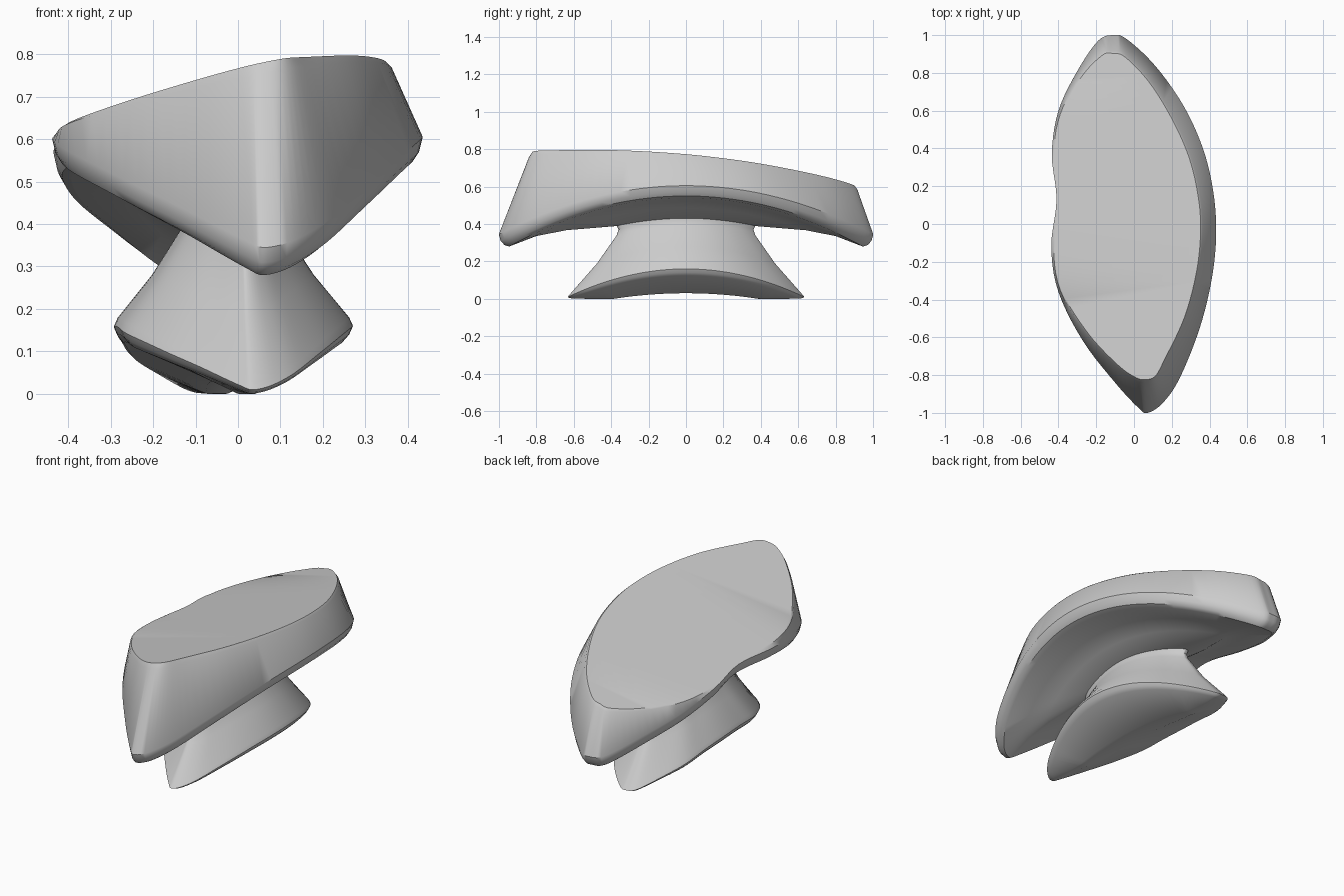
import bpy, bmesh
from mathutils import Vector

cube = bpy.data.objects.get("Cube")
if cube:
    bpy.data.objects.remove(cube, do_unlink=True)

grey = bpy.data.materials.new("light grey")
grey.use_nodes = True
grey.diffuse_color = (0.6, 0.6, 0.6, 1)
grey.node_tree.nodes["Principled BSDF"].inputs["Base Color"].default_value = (0.6, 0.6, 0.6, 1)

# Leaf-shaped outlines, counter-clockwise from the front tip
LIP = [(.07, -1), (.15, -.95), (.24, -.82), (.345, -.56), (.41, -.3), (.435, -.06),
       (.42, .17), (.365, .4), (.26, .63), (.11, .84), (-.04, .98), (-.11, 1),
       (-.19, .97), (-.3, .81), (-.4, .6), (-.435, .37), (-.41, .13), (-.438, -.12),
       (-.4, -.36), (-.27, -.62), (-.1, -.84), (.02, -.97)]
TOP = [(.065, -.83), (.115, -.81), (.165, -.72), (.27, -.5), (.335, -.26), (.358, -.04),
       (.345, .15), (.295, .36), (.2, .57), (.08, .76), (-.045, .89), (-.11, .91),
       (-.17, .9), (-.285, .78), (-.39, .58), (-.425, .37), (-.405, .13), (-.425, -.12),
       (-.39, -.35), (-.25, -.58), (-.09, -.75), (.01, -.82)]


def smooth_loop(points, steps=5):
    """Closed Catmull-Rom curve through the points."""
    pts = [Vector(p) for p in points]
    n, out = len(pts), []
    for i in range(n):
        a, b, c, d = (pts[(i + k) % n] for k in (-1, 0, 1, 2))
        for s in range(steps):
            t = s / steps
            out.append(0.5 * (2 * b + (c - a) * t + (2 * a - 5 * b + 4 * c - d) * t ** 2
                              + (3 * b - a - 3 * c + d) * t ** 3))
    return out


def spine(y):
    """Slanted centre line joining the two tips."""
    return -0.015 - 0.09 * y


def ring(loop, sx, sy, height):
    """Outline scaled about the centre line and draped over a height rule."""
    return [Vector((spine(p.y * sy) + sx * (p.x - spine(p.y)), p.y * sy, height(p.y * sy)))
            for p in loop]


def arch(mid, drop, reach):
    return lambda y: mid - drop * (y / reach) ** 2


def loft(name, rings):
    """Skin the rings from top to bottom and cap both ends."""
    bm = bmesh.new()
    rows = [[bm.verts.new(v) for v in r] for r in rings]
    n = len(rows[0])
    for upper, lower in zip(rows, rows[1:]):
        for i in range(n):
            j = (i + 1) % n
            bm.faces.new((upper[i], lower[i], lower[j], upper[j]))
    bm.faces.new(rows[0])
    bm.faces.new(rows[-1][::-1])
    bmesh.ops.triangulate(bm, faces=[f for f in bm.faces if len(f.verts) > 4])
    bmesh.ops.recalc_face_normals(bm, faces=bm.faces)
    mesh = bpy.data.meshes.new(name)
    bm.to_mesh(mesh)
    bm.free()
    mesh.materials.append(grey)
    obj = bpy.data.objects.new(name, mesh)
    bpy.context.collection.objects.link(obj)
    bpy.ops.object.select_all(action='DESELECT')
    obj.select_set(True)
    bpy.context.view_layer.objects.active = obj
    bpy.ops.object.shade_smooth_by_angle(angle=0.6)
    return obj


# Upper body: tilted flat top, sloping wall, rounded lip and coved underside
lip = smooth_loop(LIP)
top = [Vector((p.x, p.y, 0.698 + 0.213 * p.x - 0.085 * p.y)) for p in smooth_loop(TOP)]
lip_ring = ring(lip, 1, 1, arch(0.605, 0.26, 1))
soft_top = [t.lerp(b, 0.06) for t, b in zip(top, lip_ring)]
inner_top = [Vector((spine(p.y) + 0.985 * (p.x - spine(p.y)), p.y * 0.992, 0)) for p in top]
for p in inner_top:
    p.z = 0.698 + 0.213 * p.x - 0.085 * p.y
loft("upper_body", [
    inner_top, soft_top, lip_ring,
    ring(lip, 0.98, 0.99, arch(0.57, 0.26, 0.99)),
    ring(lip, 0.95, 0.97, arch(0.55, 0.262, 0.97)),
    ring(lip, 0.89, 0.945, arch(0.54, 0.26, 0.945)),
    ring(lip, 0.62, 0.8, arch(0.52, 0.26, 0.95)),
    ring(lip, 0.42, 0.64, arch(0.485, 0.26, 0.95)),
    ring(lip, 0.24, 0.38, arch(0.43, 0.26, 0.95)),
])

# Pedestal: flared leaf with a keeled underside, no notch at the back
plain = list(LIP)
plain[16] = (-0.452, 0.13)
foot = smooth_loop(plain)
loft("pedestal", [
    ring(foot, 0.25, 0.385, arch(0.47, 0.05, 0.38)),
    ring(foot, 0.24, 0.36, arch(0.42, 0.05, 0.36)),
    ring(foot, 0.27, 0.37, arch(0.39, 0.05, 0.37)),
    ring(foot, 0.43, 0.475, arch(0.28, 0.09, 0.475)),
    ring(foot, 0.615, 0.62, arch(0.18, 0.155, 0.62)),
    ring(foot, 0.635, 0.632, arch(0.16, 0.15, 0.632)),
    ring(foot, 0.615, 0.62, arch(0.14, 0.136, 0.62)),
    ring(foot, 0.58, 0.6, arch(0.122, 0.121, 0.6)),
    ring(foot, 0.1, 0.5, lambda y: max(0.0, 0.03 - 0.2 * y * y)),
])
